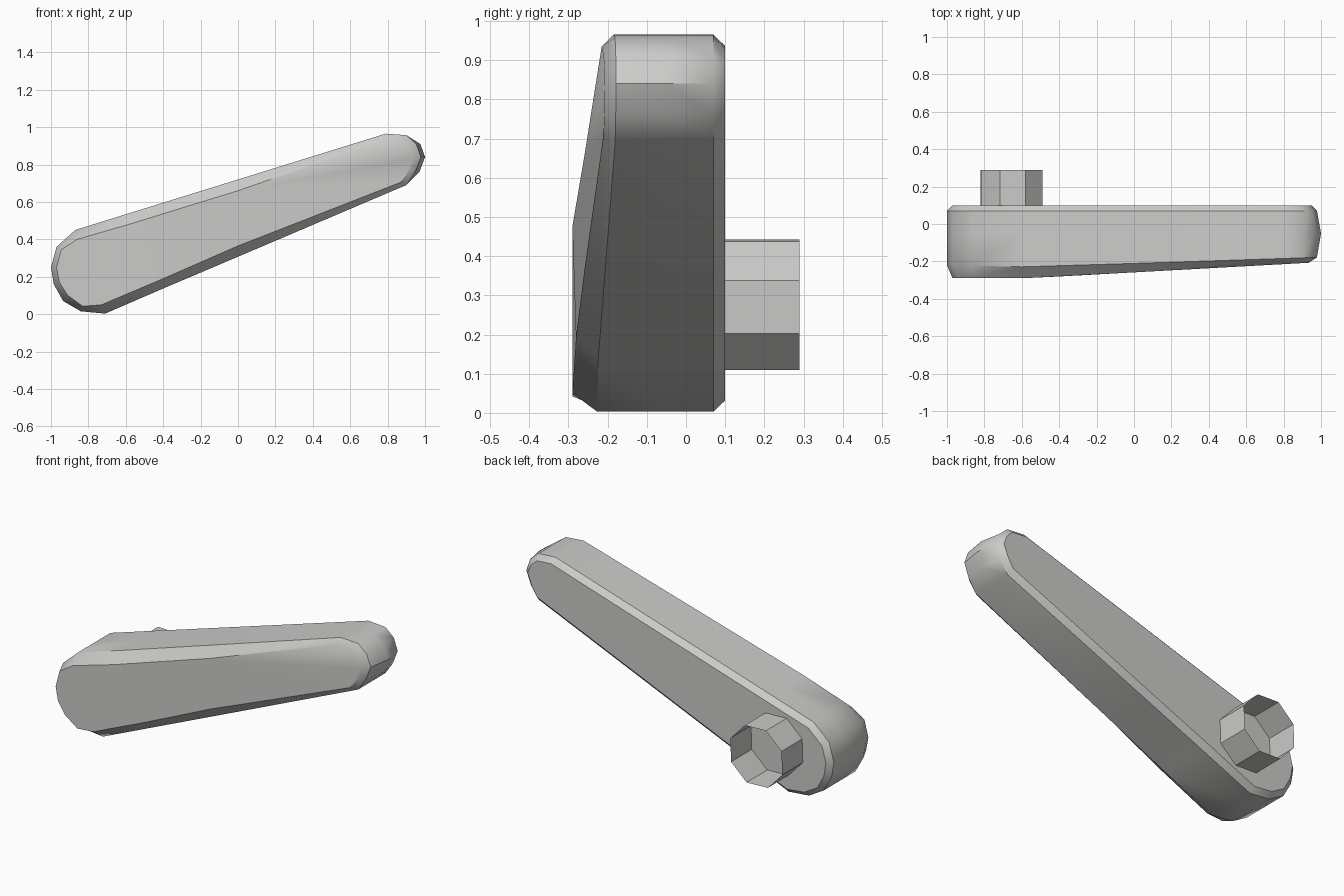
import bpy, bmesh, math

if "Cube" in bpy.data.objects:
    bpy.data.objects.remove(bpy.data.objects["Cube"])

grey = bpy.data.materials.new("light grey")
grey.diffuse_color = (0.60, 0.60, 0.585, 1)
grey.use_nodes = True
grey.node_tree.nodes["Principled BSDF"].inputs["Base Color"].default_value = grey.diffuse_color

# Outlines in x, z, counter-clockwise from the front: widest section and front face
outer = [(-.87, .45), (-.97, .36), (-1, .25), (-.985, .16), (-.935, .07), (-.84, .015),
         (-.71, .003), (-.4, .137), (0, .307), (.9, .69), (.97, .76), (1, .84),
         (.975, .91), (.9, .957), (.79, .965), (0, .72), (-.6, .534)]
front = [(-.86, .40), (-.945, .345), (-.97, .25), (-.955, .17), (-.91, .10), (-.83, .042),
         (-.73, .05), (-.4, .19), (0, .365), (.87, .705), (.92, .77), (.935, .83),
         (.92, .88), (.87, .915), (.79, .935), (0, .66), (-.6, .475)]
N = len(outer)


def front_y(x):
    return -.29 + max(0, x + .57) * .055


def inset(pts, d):
    out = []
    for i, (x, z) in enumerate(pts):
        (ax, az), (bx, bz) = pts[i - 1], pts[(i + 1) % len(pts)]
        tx, tz = bx - ax, bz - az
        n = math.hypot(tx, tz)
        out.append((x - tz / n * d, z + tx / n * d))
    return out


def finish(name, bm, angle):
    me = bpy.data.meshes.new(name)
    bm.to_mesh(me)
    bm.free()
    me.materials.append(grey)
    ob = bpy.data.objects.new(name, me)
    bpy.context.collection.objects.link(ob)
    bpy.ops.object.select_all(action='DESELECT')
    ob.select_set(True)
    bpy.context.view_layer.objects.active = ob
    bpy.ops.object.shade_smooth_by_angle(angle=math.radians(angle))


# Handle: lofted rings from back to front, slightly bulged at the narrow tip
tucked = [(x - (.022 if x > .95 else 0), z) for x, z in outer]
rings = [
    [(x, .10, z) for x, z in inset(tucked, .03)],
    [(x, .07, z) for x, z in tucked],
    [(x, -.05, z) for x, z in outer],
    [(x, front_y(x) + .048 - .022 * x, z) for x, z in tucked],
    [(x, front_y(x), z) for x, z in front],
]
bm = bmesh.new()
loops = [[bm.verts.new(p) for p in r] for r in rings]
for a, b in zip(loops, loops[1:]):
    for i in range(N):
        j = (i + 1) % N
        bm.faces.new((a[i], a[j], b[j], b[i]))
bm.faces.new(loops[0][::-1])
# Front face: wide end, tapering middle, narrow end
f = loops[-1]
bm.faces.new(f[0:8] + [f[16]])
bm.faces.new((f[7], f[8], f[15], f[16]))
bm.faces.new(f[8:16])
bmesh.ops.recalc_face_normals(bm, faces=bm.faces[:])
finish("handle", bm, 38)

# Mounting socket: open eight-sided tube on the back
bm = bmesh.new()
ang = [math.radians(20.5 + 45 * k) for k in range(8)]
ends = [[bm.verts.new((-.655 + .178 * math.cos(t), y, .276 + .178 * math.sin(t))) for t in ang]
        for y in (.10, .29)]
for i in range(8):
    j = (i + 1) % 8
    bm.faces.new((ends[0][j], ends[0][i], ends[1][i], ends[1][j]))
finish("mounting_socket", bm, 30)
